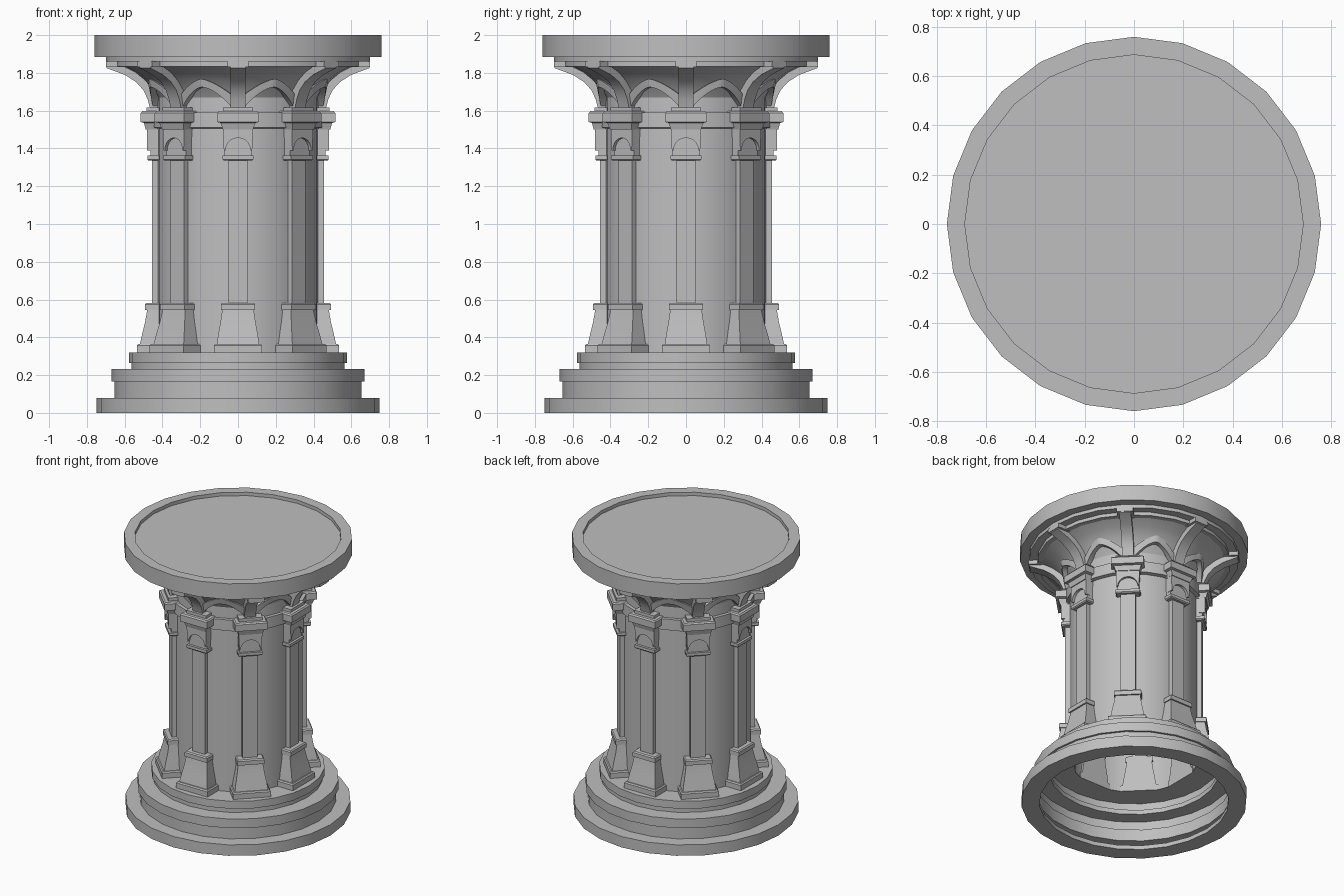
import bpy, bmesh
from math import pi, sin, cos, radians
from mathutils import Matrix, Vector

cube = bpy.data.objects.get("Cube")
if cube:
    bpy.data.objects.remove(cube)

stone = bpy.data.materials.new("grey stone")
stone.use_nodes = True
GREY = (0.52, 0.52, 0.52, 1)
stone.diffuse_color = GREY
stone.node_tree.nodes["Principled BSDF"].inputs["Base Color"].default_value = GREY
SIDES, BAYS = 24, 8
parts = []


def finish(name, bm):
    bmesh.ops.recalc_face_normals(bm, faces=bm.faces)
    mesh = bpy.data.meshes.new(name)
    bm.to_mesh(mesh)
    bm.free()
    mesh.materials.append(stone)
    obj = bpy.data.objects.new(name, mesh)
    bpy.context.collection.objects.link(obj)
    parts.append(obj)


def lathe(name, profile):
    """Turn an (r, z) profile; a zero radius closes the surface."""
    bm = bmesh.new()
    verts = [bm.verts.new((r, 0, z)) for r, z in profile]
    edges = [bm.edges.new(pair) for pair in zip(verts, verts[1:])]
    bmesh.ops.spin(bm, geom=verts + edges, cent=(0, 0, 0), axis=(0, 0, 1),
                   angle=2 * pi, steps=SIDES, use_merge=True)
    bmesh.ops.remove_doubles(bm, verts=bm.verts, dist=0.0005)
    finish(name, bm)


def loft(bm, rings):
    """Skin a row of matching closed rings and cap both ends."""
    rows = [[bm.verts.new(p) for p in ring] for ring in rings]
    n = len(rows[0])
    for a, b in zip(rows, rows[1:]):
        for i in range(n):
            j = (i + 1) % n
            bm.faces.new((a[i], a[j], b[j], b[i]))
    bm.faces.new(rows[0])
    bm.faces.new(rows[-1])


def around(name, build, offset=0):
    """Repeat a part, built facing +x, once for every bay."""
    bm = bmesh.new()
    for k in range(BAYS):
        start = len(bm.verts)
        build(bm)
        bm.verts.ensure_lookup_table()
        bmesh.ops.rotate(bm, verts=bm.verts[start:], cent=(0, 0, 0),
                         matrix=Matrix.Rotation(2 * pi * (k + offset) / BAYS, 3, 'Z'))
    finish(name, bm)


def block(levels, back=0.40):
    """Stacked rectangles from (z, half width, front radius)."""
    return lambda bm: loft(bm, [[(back, -w, z), (r, -w, z), (r, w, z), (back, w, z)]
                                for z, w, r in levels])


def side_profile(points, w):
    return lambda bm: loft(bm, [[(r, y, z) for r, z in points] for y in (-w, w)])


def front_profile(points, back, front):
    return lambda bm: loft(bm, [[(r, y, z) for y, z in points] for r in (back, front)])


# Stepped base, hollow underneath
lathe("stepped_base", [(0.63, 0.03), (0.63, 0), (0.75, 0), (0.75, 0.08), (0.655, 0.08),
                       (0.655, 0.165), (0.67, 0.165), (0.67, 0.232), (0.565, 0.232),
                       (0.565, 0.265), (0.578, 0.265), (0.578, 0.32), (0.42, 0.32)])

# Shaft and flared neck
lathe("shaft", [(0.43, 0.32), (0.43, 1.68)])
lathe("collar", [(0.43, 1.505), (0.455, 1.51), (0.455, 1.59), (0.43, 1.59)])
lathe("flared_neck", [(0.43, 1.67), (0.455, 1.71), (0.495, 1.76), (0.55, 1.805), (0.62, 1.84)])

# Round top slab with a sunken face
lathe("under_ring", [(0.57, 1.835), (0.645, 1.835), (0.645, 1.86), (0.70, 1.86),
                     (0.70, 1.89)])
lathe("top_slab", [(0, 1.885), (0.76, 1.885), (0.76, 2), (0.687, 2), (0.687, 1.975), (0, 1.975)])

# Pilasters: plinth, flared foot, bands and capital
around("pilaster_plinth", block([(0.32, 0.127, 0.535), (0.358, 0.127, 0.535),
                                 (0.366, 0.12, 0.528)]))
around("pilaster_foot", block([(0.36, 0.113, 0.52), (0.42, 0.104, 0.507),
                               (0.48, 0.093, 0.492), (0.55, 0.083, 0.48)]))
around("pilaster_foot_band", block([(0.545, 0.091, 0.492), (0.575, 0.091, 0.492),
                                    (0.583, 0.084, 0.485)]))
around("pilaster_shaft", block([(0.57, 0.05, 0.456), (1.35, 0.05, 0.456)]))
around("pilaster_neck_band", block([(1.335, 0.075, 0.473), (1.342, 0.082, 0.48),
                                    (1.362, 0.082, 0.48)]))
around("pilaster_neck", block([(1.36, 0.072, 0.463), (1.51, 0.075, 0.463)]))

# Arched niche frame on the neck of each pilaster
arc = [(0.066 * cos(pi * i / 10), 1.39 + 0.066 * sin(pi * i / 10)) for i in range(11)]
frame = [(0.075, 1.39)] + arc + [(-0.075, 1.39), (-0.08, 1.51), (0.08, 1.51)]
around("niche_frame", front_profile(frame, 0.44, 0.482))

around("capital", block([(1.5, 0.08, 0.488), (1.535, 0.092, 0.498), (1.54, 0.11, 0.515),
                         (1.588, 0.11, 0.515), (1.597, 0.102, 0.507)]))
around("capital_top", block([(1.59, 0.08, 0.485), (1.618, 0.08, 0.485)]))

# Curved brackets that carry the slab
curve = [(0.465, 1.61), (0.478, 1.66), (0.502, 1.71), (0.54, 1.752), (0.60, 1.79),
         (0.695, 1.825), (0.695, 1.862), (0.58, 1.86), (0.50, 1.79), (0.44, 1.71), (0.41, 1.61)]
around("bracket", side_profile(curve, 0.039))
around("bracket_end", block([(1.832, 0.055, 0.7), (1.862, 0.055, 0.7)], back=0.6))


# Pointed arch ribs between the brackets
def pointed_arch(bm):
    rings = []
    for i in range(-8, 9):
        t = abs(i) / 8
        a = radians(18.5) * i / 8
        low = 1.725 - 0.11 * t ** 1.6
        high = 1.768 - 0.085 * t ** 1.4
        out = 0.512 - 0.05 * t
        ring = [(0.41, low), (out - 0.012, low), (out, high), (0.43, high)]
        rings.append([Vector((r * cos(a), r * sin(a), z)) for r, z in ring])
    loft(bm, rings)


around("pointed_arch", pointed_arch, offset=0.5)

# Smooth shading with sharp edges kept
bpy.ops.object.select_all(action='DESELECT')
for obj in parts:
    obj.select_set(True)
bpy.context.view_layer.objects.active = parts[0]
bpy.ops.object.shade_smooth_by_angle(angle=radians(30))
